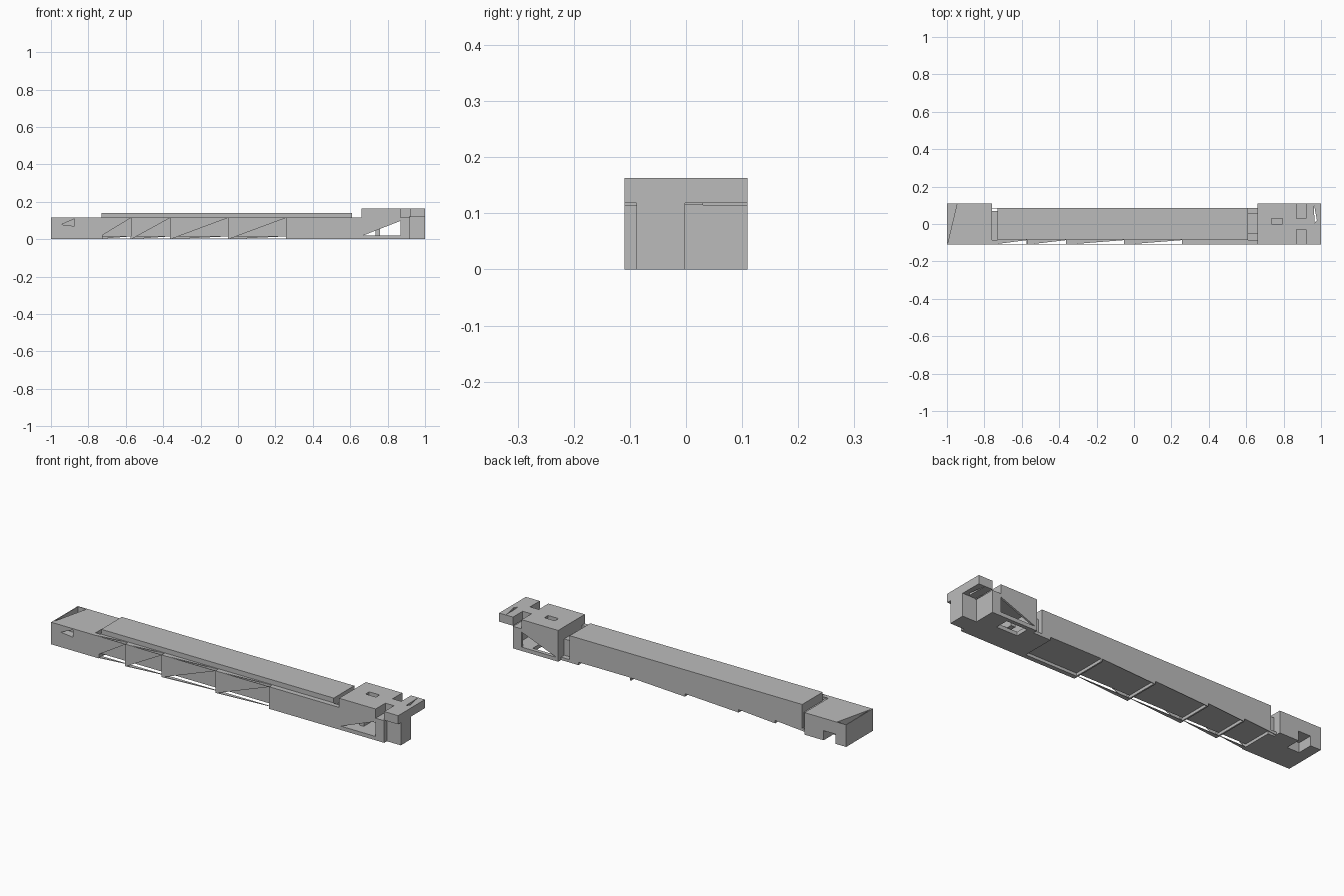
import bpy
import bmesh
from mathutils import Vector

old = bpy.data.objects.get("Cube")
if old:
    bpy.data.objects.remove(old, do_unlink=True)

GREY = (0.5, 0.5, 0.5, 1)
grey = bpy.data.materials.new("plain grey")
grey.use_nodes = True
grey.diffuse_color = GREY
grey.node_tree.nodes["Principled BSDF"].inputs["Base Color"].default_value = GREY


def prism(name, outline, axis, lo, hi):
    """Extrude a 2D outline along an axis; the outline uses the other two axes in order."""
    bm = bmesh.new()

    def place(p, d):
        co = list(p)
        co.insert("xyz".index(axis), d)
        return Vector(co)

    a = [bm.verts.new(place(p, lo)) for p in outline]
    b = [bm.verts.new(place(p, hi)) for p in outline]
    bm.faces.new(a)
    bm.faces.new(b)
    for i in range(len(a)):
        j = (i + 1) % len(a)
        bm.faces.new((a[i], a[j], b[j], b[i]))
    bmesh.ops.recalc_face_normals(bm, faces=bm.faces)
    mesh = bpy.data.meshes.new(name)
    bm.to_mesh(mesh)
    bm.free()
    mesh.materials.append(grey)
    obj = bpy.data.objects.new(name, mesh)
    bpy.context.collection.objects.link(obj)
    return obj


def box(name, x, y, z):
    corners = [(x[0], y[0]), (x[1], y[0]), (x[1], y[1]), (x[0], y[1])]
    return prism(name, corners, "z", *z)


def cut(target, *cutters):
    for c in cutters:
        c.hide_render = True
        c.hide_viewport = True
        c.display_type = 'WIRE'
        mod = target.modifiers.new(c.name, 'BOOLEAN')
        mod.operation = 'DIFFERENCE'
        mod.solver = 'EXACT'
        mod.object = c
    # Bake the cuts and drop the cutters
    graph = bpy.context.evaluated_depsgraph_get()
    mesh = bpy.data.meshes.new_from_object(target.evaluated_get(graph))
    target.modifiers.clear()
    target.data = mesh
    for c in cutters:
        bpy.data.objects.remove(c, do_unlink=True)


W = 0.11      # half width of the end blocks
INNER = 0.086  # half width of the middle body
H = 0.115     # height of the lower body
FLOOR = 0.015

# Low end block with a sunken corner, a side pocket and a back notch
low_end = box("low_end_block", (-1, -0.76), (-W, W), (0, H))
cut(low_end,
    prism("top_pocket", [(-0.996, -0.1), (-0.996, 0.106), (-0.947, 0.106)], "z", 0.05, 0.2),
    prism("side_pocket", [(-0.945, 0.078), (-0.875, 0.07), (-0.875, 0.108)], "y", -0.2, -0.07),
    box("back_notch", (-0.94, -0.87), (0.03, 0.2), (-0.1, 0.05)))

# Long middle body with its raised deck
box("middle_body", (-0.73, 0.61), (-INNER, INNER), (FLOOR, H))
box("raised_deck", (-0.73, 0.61), (-0.083, INNER), (H, 0.14))

# Narrow joints between the body and the end blocks
box("low_end_joint", (-0.765, -0.725), (-W, 0.07), (0, 0.095))
box("high_end_joint", (0.605, 0.665), (-0.05, 0.06), (FLOOR, 0.1))

# Front side panels: slanted skirts, ledges and dividing ribs
stops = [-0.76, -0.57, -0.36, -0.05, 0.26]
for i, (x0, x1) in enumerate(zip(stops, stops[1:])):
    prism(f"front_skirt_{i}", [(x0, 0), (x1, H), (x0, H)], "y", -W, -W + 0.002)
    ledge = [(x0, -W), (x1, -INNER), (x0, -INNER)]
    prism(f"top_ledge_{i}", ledge, "z", H - 0.003, H)
    prism(f"bottom_ledge_{i}", ledge, "z", 0, 0.003)
    prism(f"back_lip_{i}", [(x0, 0), (x1, FLOOR), (x0, FLOOR)], "y", INNER - 0.003, INNER)
for i, x in enumerate(stops[1:]):
    box(f"side_rib_{i}", (x - 0.003, x), (-W, -INNER), (0, H))
    box(f"floor_rib_{i}", (x - 0.004, x + 0.004), (-W, INNER), (0, FLOOR))

# Closed last panel of the front side
box("front_side_panel", (0.26, 0.66), (-W, -INNER), (0, H))
box("last_floor", (0.56, 0.66), (-W, INNER), (0, FLOOR))

# High end: hollow lower box with open triangular sides
high_box = box("high_end_box", (0.66, 0.92), (-W, W), (0, H))
cut(high_box,
    box("cavity", (0.67, 0.91), (-0.1, 0.1), (0.02, 0.111)),
    prism("side_openings", [(0.67, 0.02), (0.87, 0.02), (0.87, 0.098)], "y", -0.2, 0.2),
    box("floor_opening", (0.7, 0.82), (0.02, 0.09), (-0.1, 0.05)))
box("inner_block", (0.735, 0.76), (-0.05, 0.05), (0.018, 0.06))

# High end roof with a square hole
roof = box("high_end_roof", (0.66, 0.87), (-W, W), (H, 0.163))
cut(roof, box("roof_hole", (0.735, 0.795), (0, 0.03), (0.125, 0.3)))

# Neck, crossbar and hanging post at the tip
box("tip_neck", (0.865, 0.925), (-0.03, 0.03), (H, 0.163))
bar = box("tip_crossbar", (0.92, 1), (-W, W), (0.118, 0.163))
cut(bar, prism("bar_slit", [(0.962, 0.105), (0.978, 0.02), (0.965, 0.005)], "z", 0, 0.3))
box("tip_post", (0.915, 1), (-0.088, -0.002), (0, 0.12))
